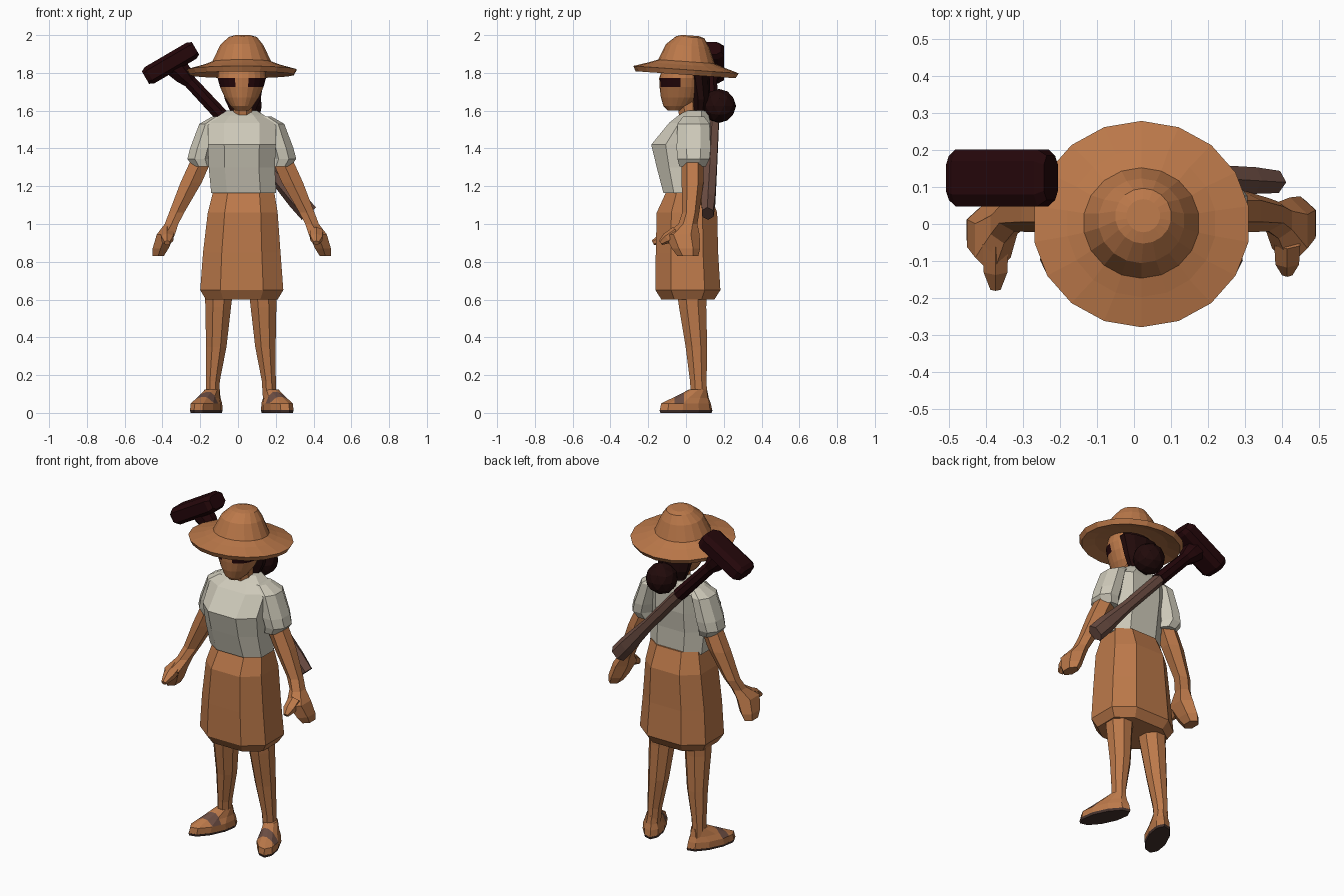
import bpy, bmesh, math
from mathutils import Vector, Matrix

if "Cube" in bpy.data.objects:
    bpy.data.objects.remove(bpy.data.objects["Cube"])


def material(name, rgb):
    m = bpy.data.materials.new(name)
    m.diffuse_color = (*rgb, 1)
    m.use_nodes = True
    m.node_tree.nodes["Principled BSDF"].inputs["Base Color"].default_value = m.diffuse_color
    return m


TAN = material("warm tan", (0.50, 0.19, 0.068))
CREAM = material("shirt cream", (0.62, 0.59, 0.49))
MAROON = material("dark maroon", (0.018, 0.002, 0.003))
HAIR = material("dark hair", (0.015, 0.003, 0.003))
WOOD = material("grey brown", (0.15, 0.075, 0.056))
SOLE = material("sole brown", (0.06, 0.032, 0.026))


def loft(name, rings, mats, n=8, p=1.0, rot=0.0, rule=None, cuts=(), matrix=None):
    """Skin through horizontal rings (x, y, z, rx, ry); p < 1 makes them boxier."""
    bm = bmesh.new()
    shape = []
    for i in range(n):
        a = 2 * math.pi * (i + 0.5) / n
        c, s = math.cos(a), math.sin(a)
        shape.append((math.copysign(abs(c) ** p, c), math.copysign(abs(s) ** p, s)))
    mx = max(q[0] for q in shape)
    my = max(q[1] for q in shape)
    cr, sr = math.cos(rot), math.sin(rot)
    loops = []
    for x, y, z, rx, ry in rings:
        loop = []
        for u, v in shape:
            u, v = u * rx / mx, v * ry / my
            loop.append(bm.verts.new((x + u * cr - v * sr, y + u * sr + v * cr, z)))
        loops.append(loop)
    for a, b in zip(loops, loops[1:]):
        for i in range(n):
            j = (i + 1) % n
            bm.faces.new((a[i], a[j], b[j], b[i]))
    bm.faces.new(loops[0])
    bm.faces.new(loops[-1])
    for cut in cuts:
        bmesh.ops.bisect_plane(bm, geom=bm.verts[:] + bm.edges[:] + bm.faces[:],
                               plane_co=(0, cut, 0), plane_no=(0, 1, 0))
    bmesh.ops.recalc_face_normals(bm, faces=bm.faces)
    if rule:
        for f in bm.faces:
            f.material_index = rule(f.calc_center_median())
    if matrix:
        bm.transform(matrix)
    me = bpy.data.meshes.new(name)
    bm.to_mesh(me)
    bm.free()
    for m in mats:
        me.materials.append(m)
    ob = bpy.data.objects.new(name, me)
    bpy.context.collection.objects.link(ob)
    return ob


def aim(p0, p1):
    """Matrix that lays local z along p0 -> p1, with its length."""
    d = Vector(p1) - Vector(p0)
    return Matrix.Translation(p0) @ d.to_track_quat('Z', 'Y').to_matrix().to_4x4(), d.length


# Skirt and shirt
loft("skirt", [(.03, .01, 1.18, .16, .11), (.025, .005, 1.06, .185, .16),
               (.02, .005, .85, .205, .165), (.02, .01, .65, .22, .172),
               (.02, .01, .60, .19, .14)], [TAN], p=.75)
loft("shirt_body", [(.03, -.005, 1.165, .172, .115), (.02, -.02, 1.30, .175, .135),
                    (.02, -.027, 1.42, .18, .157), (.02, .02, 1.535, .18, .11),
                    (.02, .04, 1.575, .12, .08), (.02, .055, 1.60, .08, .055)], [CREAM], p=.75)

# Neck and head, with eyes and hair coloured by position
loft("neck", [(.025, .02, 1.53, .05, .05), (.025, .01, 1.66, .05, .06)], [TAN])


def head_colour(c):
    if c.y > .05:
        return 2
    if 1.725 < c.z < 1.765 and c.y < -.025 and abs(c.x - .02) > .035:
        return 1
    return 0


loft("head", [(.02, -.055, 1.60, .035, .04), (.02, -.04, 1.625, .06, .08),
              (.02, -.025, 1.67, .09, .108), (.02, -.02, 1.725, .115, .12),
              (.02, -.02, 1.772, .128, .122), (.02, -.01, 1.84, .12, .11)],
     [TAN, MAROON, HAIR], n=22, rule=head_colour, cuts=(.05, -.03))
loft("hair_back", [(.025, .075, 1.585, .06, .04), (.025, .08, 1.66, .095, .05),
                   (.02, .065, 1.79, .12, .06)], [HAIR], n=10)
bm = bmesh.new()
bmesh.ops.create_icosphere(bm, subdivisions=2, radius=.09,
                           matrix=Matrix.Translation((.04, .175, 1.625)))
me = bpy.data.meshes.new("hair_bun")
bm.to_mesh(me)
bm.free()
me.materials.append(HAIR)
bpy.context.collection.objects.link(bpy.data.objects.new("hair_bun", me))

# Sun hat, tilted back slightly
tilt = Matrix.Translation((.02, 0, 1.82)) @ Matrix.Rotation(math.radians(-4), 4, 'X')
loft("sun_hat", [(0, 0, 0, .12, .12), (0, 0, -.01, .20, .20), (0, 0, -.03, .275, .265),
                 (0, 0, -.003, .29, .28), (0, 0, .022, .20, .20), (0, 0, .04, .155, .15),
                 (0, 0, .125, .115, .115), (.005, .01, .17, .075, .075),
                 (.005, .01, .179, .045, .045)], [TAN], n=18, matrix=tilt)

# Limbs, one set per side
for s, side in ((-1, "left"), (1, "right")):
    def at(off, y, z, rx, ry, c=.02):
        return (c + s * off, y, z, rx, ry)

    h = -.025 if s < 0 else 0    # the left hand sits further forward
    loft(side + "_sleeve", [at(.12, .04, 1.57, .035, .055), at(.17, .04, 1.53, .055, .085),
                            at(.208, .04, 1.40, .066, .09), at(.222, .04, 1.345, .066, .085),
                            at(.205, .035, 1.305, .055, .07)], [CREAM])
    loft(side + "_arm", [at(.205, .035, 1.36, .055, .058), at(.268, .035, 1.22, .056, .058),
                         at(.345, .025, 1.06, .04, .045), at(.372, .01 + h / 2, 1.0, .036, .05),
                         at(.402, -.02 + h, .945, .048, .092), at(.43, h, .87, .042, .075),
                         at(.443, .01 + h, .83, .03, .055)], [TAN], n=6)
    mat, L = aim((.02 + s * .395, -.05, .96), (.02 + s * .395, -.135 + 1.6 * h, .90))
    loft(side + "_thumb", [(0, 0, 0, .035, .03), (0, 0, L * .6, .032, .03), (0, 0, L, .014, .014)],
         [TAN], n=6, matrix=mat)
    loft(side + "_leg", [at(.115, .03, .66, .075, .08, .015), at(.12, .035, .56, .068, .072, .015),
                         at(.13, .055, .35, .054, .057, .015), at(.148, .065, .17, .037, .044, .015),
                         at(.152, .07, .06, .034, .042, .015)], [TAN], n=8)
    # Sandalled foot, toes turned out, with a strap band across it
    turn = s * math.radians(25)
    loft(side + "_sole", [at(.188, 0, 0, .056, .15), at(.188, 0, .014, .06, .155)],
         [SOLE], n=10, rot=turn)
    loft(side + "_foot", [at(.188, 0, .014, .06, .153), at(.187, 0, .05, .06, .145),
                          at(.175, .025, .08, .047, .105), at(.155, .065, .125, .036, .05)],
         [TAN, WOOD], n=10, rot=turn, cuts=(-.06, -.01),
         rule=lambda c: int(-.06 < c.y < -.01 and c.z > .05))

# Mallet carried across the back: head, dark upper shaft, bare grip
mat, L = aim((-.49, .125, 1.775), (-.225, .125, 1.93))
loft("mallet_head", [(0, 0, 0, .06, .038), (0, 0, .025, .077, .05), (0, 0, L - .025, .077, .05),
                     (0, 0, L, .06, .038)], [MAROON], p=.6, matrix=mat)
joint = (-.055, .14, 1.54)
mat, L = aim((-.335, .125, 1.84), joint)
loft("mallet_shaft", [(0, 0, 0, .06, .06), (0, 0, .07, .05, .05), (0, 0, .12, .034, .034),
                      (0, 0, L, .036, .036)], [MAROON], matrix=mat)
mat, L = aim(joint, (.375, .115, 1.055))
loft("mallet_grip", [(0, 0, 0, .034, .034), (0, 0, L * .5, .036, .034), (0, 0, L * .85, .036, .05),
                     (0, 0, L, .03, .05)], [WOOD], n=6, matrix=mat)
